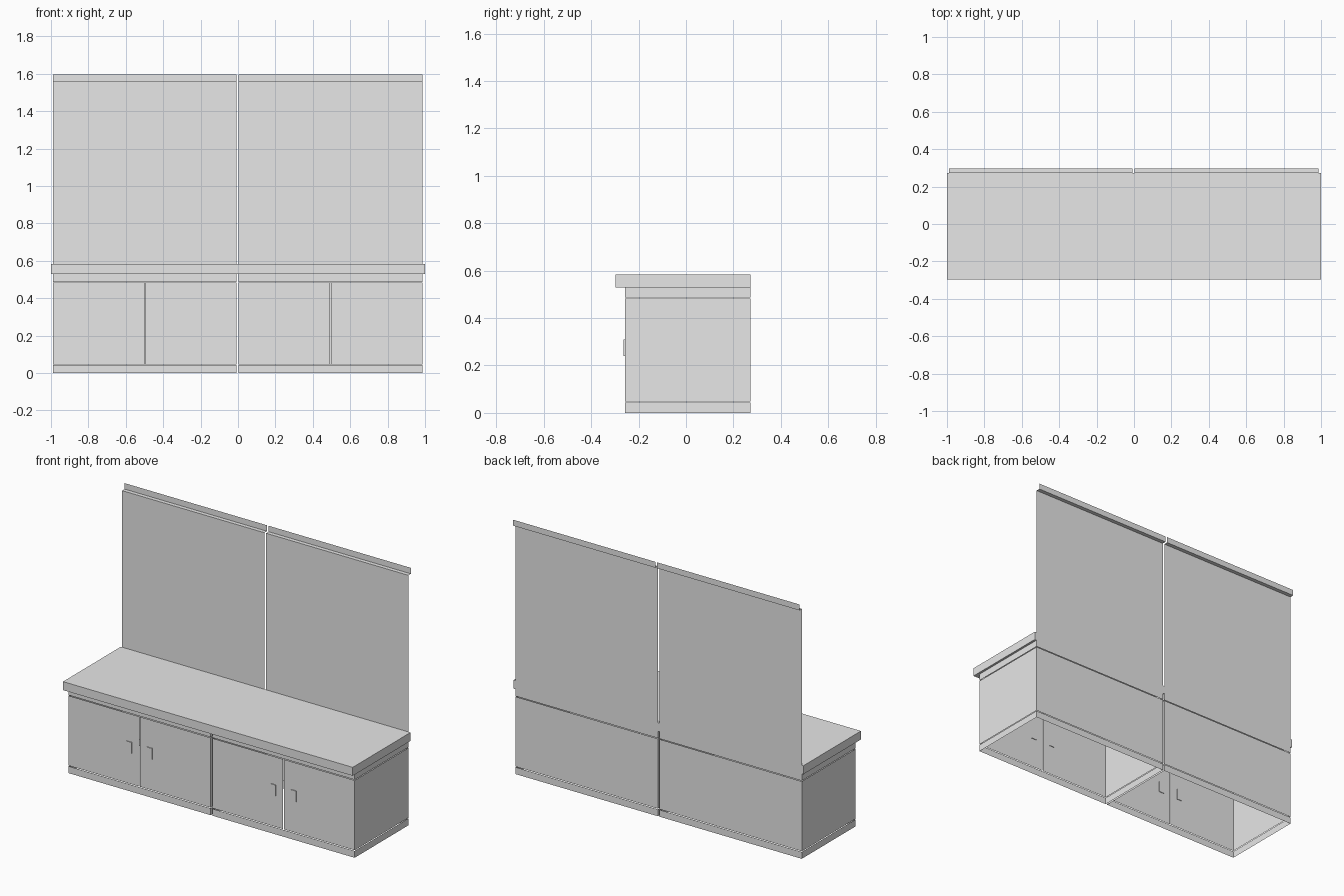
import bpy

cube = bpy.data.objects.get("Cube")
if cube:
    bpy.data.objects.remove(cube, do_unlink=True)

grey = bpy.data.materials.new("plain_grey")
grey.use_nodes = True
grey.diffuse_color = (0.8, 0.8, 0.8, 1)
grey.node_tree.nodes["Principled BSDF"].inputs["Base Color"].default_value = (0.8, 0.8, 0.8, 1)

FRONT, BACK = -0.258, 0.272
COUNTER_FRONT, CORNICE_BACK = -0.297, 0.297
PLINTH_TOP, DOOR_TOP, CASE_TOP, COUNTER_TOP = 0.045, 0.485, 0.53, 0.583
PANEL_TOP, TOP = 1.56, 1.597
SEAM = 0.002


def make(name, verts, faces):
    mesh = bpy.data.meshes.new(name)
    mesh.from_pydata(verts, [], faces)
    mesh.materials.append(grey)
    obj = bpy.data.objects.new(name, mesh)
    bpy.context.collection.objects.link(obj)
    return obj


def sheet(name, path, z0, z1):
    """Upright thin sheet standing on a path of (x, y) points."""
    n = len(path)
    verts = [(x, y, z) for z in (z0, z1) for x, y in path]
    faces = [(i, i + 1, n + i + 1, n + i) for i in range(n - 1)]
    return make(name, verts, faces)


def box(name, x0, x1, y0, y1, z0, z1):
    verts = [(x, y, z) for z in (z0, z1) for x, y in ((x0, y0), (x1, y0), (x1, y1), (x0, y1))]
    faces = [(3, 2, 1, 0), (4, 5, 6, 7)]
    faces += [(i, (i + 1) % 4, (i + 1) % 4 + 4, i + 4) for i in range(4)]
    return make(name, verts, faces)


def unit(side, x0, x1):
    mid = (x0 + x1) / 2
    ring = [(x0, FRONT), (x1, FRONT), (x1, BACK), (x0, BACK), (x0, FRONT)]

    # Hollow case, open at the bottom
    sheet(side + "_plinth", ring, 0, PLINTH_TOP - SEAM)
    sheet(side + "_case_walls", ring[1:], PLINTH_TOP + SEAM, DOOR_TOP - SEAM)
    sheet(side + "_top_rail", ring, DOOR_TOP + SEAM, CASE_TOP)

    # Pair of doors with thin pulls
    for label, a, b, pull in (("right", x0, mid - SEAM, mid - 0.07),
                              ("left", mid + SEAM, x1, mid + 0.07)):
        sheet(f"{side}_{label}_door", [(a, FRONT), (b, FRONT)],
              PLINTH_TOP + SEAM, DOOR_TOP - SEAM)
        box(f"{side}_{label}_handle", pull - 0.018, pull + 0.018,
            FRONT - 0.005, FRONT + 0.004, 0.24, 0.31)

    # Tall back panel and its L-shaped cornice
    sheet(side + "_back_panel", [(x0, BACK), (x1, BACK)], COUNTER_TOP, PANEL_TOP)
    profile = [(BACK, PANEL_TOP), (CORNICE_BACK, PANEL_TOP), (CORNICE_BACK, TOP)]
    make(side + "_cornice", [(x, y, z) for x in (x0, x1) for y, z in profile],
         [(0, 3, 4, 1), (1, 4, 5, 2)])


unit("right", -0.99, -0.008)
unit("left", 0.004, 0.986)

# Worktop spanning both units
box("worktop", -1, 1, COUNTER_FRONT, BACK, CASE_TOP, COUNTER_TOP)
